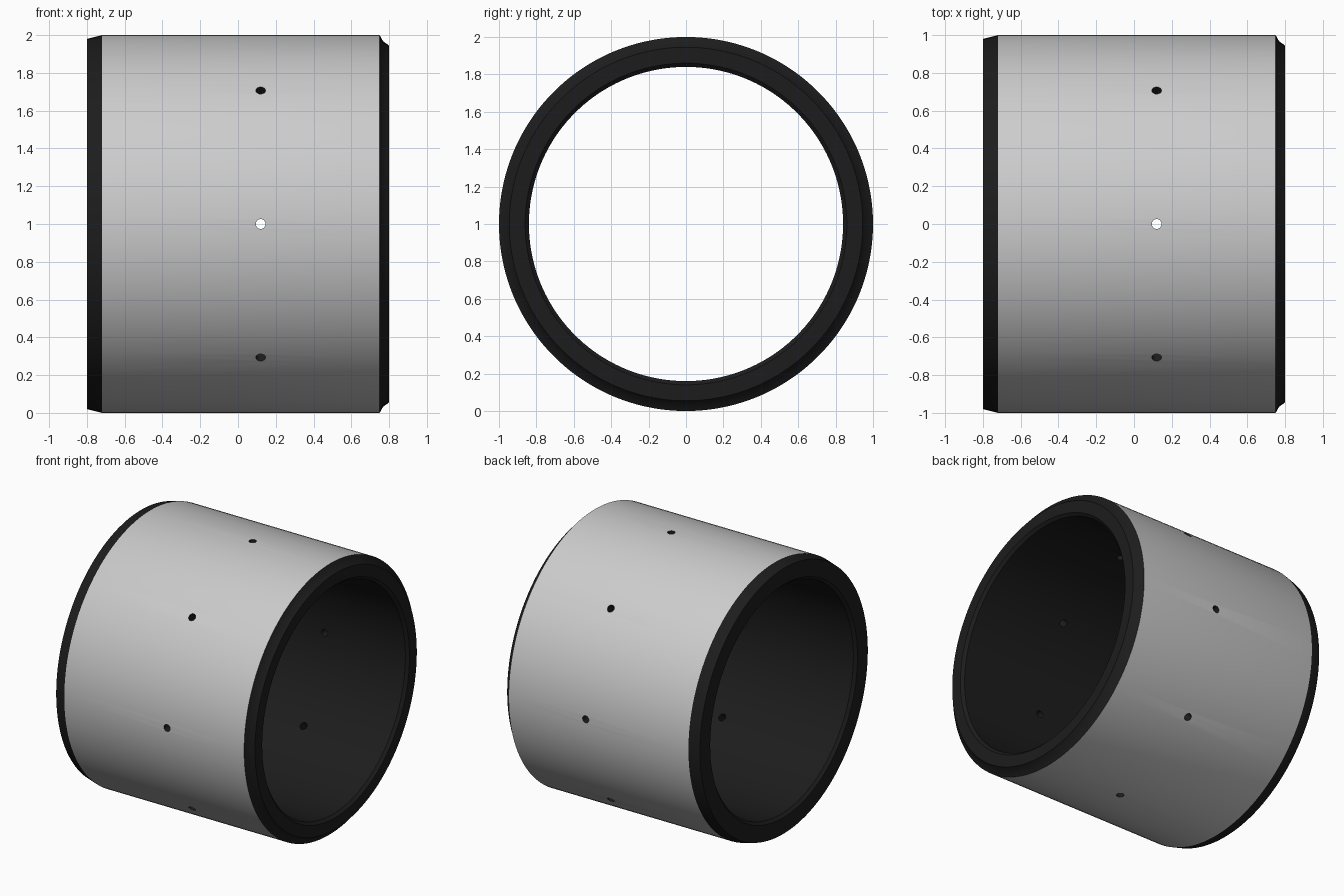
import bpy, bmesh, math
from mathutils import Matrix, Vector

if "Cube" in bpy.data.objects:
    bpy.data.objects.remove(bpy.data.objects["Cube"])

def material(name, rgb):
    m = bpy.data.materials.new(name)
    m.diffuse_color = (*rgb, 1)
    m.use_nodes = True
    m.node_tree.nodes["Principled BSDF"].inputs["Base Color"].default_value = m.diffuse_color
    return m

grey = material("grey_shell", (0.6, 0.61, 0.63))
black = material("black_lining", (0.012, 0.012, 0.012))

def finish(bm, name):
    bmesh.ops.recalc_face_normals(bm, faces=bm.faces)
    mesh = bpy.data.meshes.new(name)
    bm.to_mesh(mesh)
    bm.free()
    ob = bpy.data.objects.new(name, mesh)
    bpy.context.collection.objects.link(ob)
    mesh.materials.append(grey)
    mesh.materials.append(black)
    return ob

# Sleeve: closed (x, radius) profile spun round the x axis
SEG = 128
profile = [(-0.72, 1.0), (0.75, 1.0), (0.768, 0.968), (0.80, 0.945),
           (0.80, 0.86), (0.78, 0.84), (-0.78, 0.84), (-0.80, 0.86), (-0.80, 0.98)]
bm = bmesh.new()
rings = []
for i in range(SEG):
    a = 2 * math.pi * (i + 0.5) / SEG
    rings.append([bm.verts.new((x, r * math.cos(a), 1 + r * math.sin(a))) for x, r in profile])
n = len(profile)
for i in range(SEG):
    p, q = rings[i], rings[(i + 1) % SEG]
    for j in range(n):
        k = (j + 1) % n
        f = bm.faces.new((p[j], p[k], q[k], q[j]))
        f.material_index = 0 if j == 0 else 1   # only the outer wall is grey
sleeve = finish(bm, "sleeve")

# Eight radial oil holes
bm = bmesh.new()
for i in range(8):
    a = math.radians(45 * i)
    d = Vector((0, math.cos(a), math.sin(a)))
    rot = d.to_track_quat('Z', 'X').to_matrix().to_4x4()
    place = Matrix.Translation(Vector((0.12, 0, 1)) + d * 0.92)
    bmesh.ops.create_cone(bm, cap_ends=True, segments=24, radius1=0.026, radius2=0.026,
                          depth=0.3, matrix=place @ rot)
for f in bm.faces:
    f.material_index = 1
cutter = finish(bm, "hole_cutter")
cutter.hide_render = True

mod = sleeve.modifiers.new("holes", 'BOOLEAN')
mod.operation = 'DIFFERENCE'
mod.solver = 'EXACT'
mod.object = cutter
bpy.context.view_layer.objects.active = sleeve
sleeve.select_set(True)
bpy.ops.object.modifier_apply(modifier=mod.name)
bpy.data.objects.remove(cutter)
bpy.ops.object.shade_smooth_by_angle(angle=math.radians(30))
